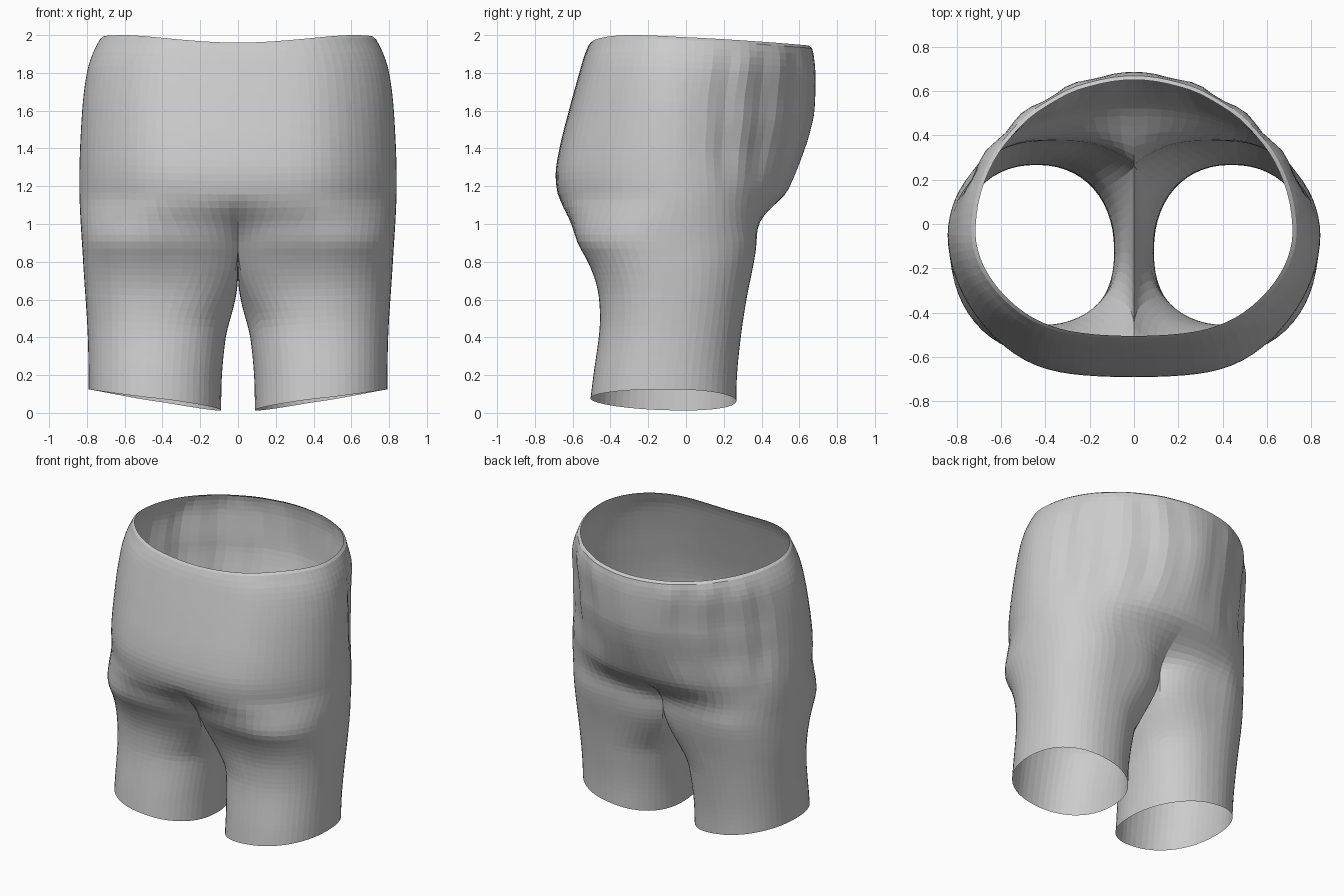
import bpy, bmesh
from math import sin, cos, pi, radians

cube = bpy.data.objects.get("Cube")
if cube:
    bpy.data.objects.remove(cube)

OUT, INN = 44, 12            # segments round the outside / inside of one leg
TORSO, LEG = 30, 22          # rows above / below the crotch
CROTCH = 0.87
HALF = radians(142)          # half the leg's angle that belongs to the outer side

# Silhouettes as (height, value)
WIDTH = [(0, .79), (.4, .795), (.8, .82), (1.2, .84), (1.6, .825), (1.8, .80), (1.9, .77), (2, .72)]
SEAT = [(0, -.515), (.2, -.49), (.45, -.457), (.6, -.46), (.7, -.48), (.8, -.52), (.9, -.575), (1, -.62),
        (1.1, -.665), (1.25, -.69), (1.4, -.67), (1.6, -.62), (1.8, -.565), (1.9, -.535), (1.97, -.505)]
BELLY = [(.8, .36), (.95, .395), (1.1, .49), (1.2, .55), (1.4, .63), (1.5, .66),
         (1.6, .68), (1.8, .685), (1.9, .675), (1.95, .662)]
THIGH = [(0, .265), (.2, .27), (.4, .29), (.6, .32), (.8, .36), (.95, .385), (1.2, .46)]
GAP = [(0, .09), (.2, .085), (.4, .065), (.6, .03), (.75, .0)]


def sample(table, z):
    """Smooth curve through the table's points."""
    z = max(table[0][0], min(table[-1][0], z))
    i = next(k for k in range(len(table) - 1) if z <= table[k + 1][0])

    def slope(k):
        (a, p), (b, q) = table[max(k - 1, 0)], table[min(k + 1, len(table) - 1)]
        return (q - p) / (b - a)

    (a, p), (b, q) = table[i], table[i + 1]
    h = b - a
    f = (z - a) / h
    bend = (1 - f) * (slope(i) * h - (q - p)) - f * (slope(i + 1) * h - (q - p))
    return mix(p, q, f) + f * (1 - f) * bend


def mix(a, b, f):
    return a + (b - a) * f


def smooth(f):
    f = max(0, min(1, f))
    return f * f * (3 - 2 * f)


def power(v, p):
    return abs(v) ** (2 / p) * (1 if v >= 0 else -1)


def torso_point(t, z):
    """t runs from the middle of the seat (0) round the hip to the belly (1)."""
    a = (t - .5) * pi
    yc = -.05
    if t < .5:
        # softly flattened seat
        p = 1.9
        u = 1.11 * power(sin(a), p)
        y = yc + u / (1 + u ** 12) ** (1 / 12) / .979 * (yc - sample(SEAT, z))
    else:
        p = mix(2.2, 1.68, smooth((z - .95) / .5)) + .3 * smooth((z - 1.6) / .4)
        y = yc + power(sin(a), p) * (sample(BELLY, z) - yc)
    x = power(cos(a), p) * sample(WIDTH, z)
    # soft vertical folds beside the belly
    fold = .012 * sin(t * 62 + z * 2) * smooth((t - .55) / .1) * smooth((1 - t) / .15)
    fold *= smooth((z - 1.1) / .3) * smooth((1.98 - z) / .15)
    return x * (1 + fold), y * (1 + fold)


def leg_point(angle, z):
    """Rounded leg section, squarer on its inner side near the crotch."""
    outer, inner = sample(WIDTH, z), sample(GAP, z)
    front, back = sample(SEAT, z), sample(THIGH, z)
    p = 2.2 if cos(angle) > 0 else mix(2.2, 3.6, smooth((z - .45) / .42))
    x = (outer + inner) / 2 + power(cos(angle), p) * (outer - inner) / 2
    y = (front + back) / 2 + power(sin(angle), p) * (back - front) / 2
    return x, y


def body_point(t, z, pinch):
    """Torso section melting into the leg section; pinch draws the ends to the middle."""
    s = smooth((1.17 - z) / (1.17 - CROTCH))
    tx, ty = torso_point(t, z)
    lx, ly = leg_point((2 * t - 1) * HALF, z)
    end = leg_point(HALF, z)[0]
    lx -= pinch * end * max(0, 1 - min(t, 1 - t) / .14) ** 1.5
    return mix(tx, lx, s), mix(ty, ly, s)


def rim_height(t):
    top = 1.96 + .04 * smooth(t / .33) if t < .33 else 2.0 - .055 * smooth((t - .33) / .67)
    return top - .015


bm = bmesh.new()


def bridge(a, b, closed=False):
    n = len(a)
    for i in range(n if closed else n - 1):
        j = (i + 1) % n
        bm.faces.new((a[i], a[j], b[j], b[i]))


# Torso half, from the waist to the crotch
rows = []
for r in range(TORSO + 1):
    row = []
    for i in range(OUT + 1):
        t = i / OUT
        z = mix(rim_height(t), CROTCH, r / TORSO)
        x, y = body_point(t, z, 1)
        row.append(bm.verts.new((0 if i in (0, OUT) else x, y, z)))
    if rows:
        bridge(row, rows[-1])
    rows.append(row)

# Waist edge turned in at the top
band = [bm.verts.new((v.co.x * .975, (v.co.y + .05) * .975 - .05, v.co.z + .015)) for v in rows[0]]
bridge(rows[0], band)

# Crotch seam closing the leg loop
angles = [(2 * i / OUT - 1) * HALF for i in range(OUT + 1)]
angles += [HALF + (2 * pi - 2 * HALF) * k / INN for k in range(1, INN)]
start = rows[-1][:]
for k, a in enumerate(angles[OUT + 1:], 1):
    z = CROTCH - .11 * sin(pi * k / INN)
    start.append(bm.verts.new((0, leg_point(a, z)[1], z)))

# Leg, from the crotch down to the slanted hem
previous = start
for r in range(1, LEG + 1):
    v = r / LEG
    f = smooth(v / .5) ** .8
    ring = []
    for i, (top, a) in enumerate(zip(start, angles)):
        z = mix(top.co.z, .07 + .055 * cos(a) - .008 * sin(a) * (1 - cos(a)), v)
        if i <= OUT:
            x, y = body_point(i / OUT, z, 1 - f)
        else:
            x, y = leg_point(a, z)
            x *= f
        ring.append(bm.verts.new((x, y, z)))
    bridge(ring, previous, True)
    previous = ring

bmesh.ops.recalc_face_normals(bm, faces=bm.faces)
if sum(f.normal.x * f.calc_center_median().x for f in bm.faces) < 0:
    bmesh.ops.reverse_faces(bm, faces=bm.faces)
mesh = bpy.data.meshes.new("shorts")
bm.to_mesh(mesh)
bm.free()
shorts = bpy.data.objects.new("shorts", mesh)
bpy.context.collection.objects.link(shorts)

mirror = shorts.modifiers.new("mirror", 'MIRROR')
mirror.use_clip = True
mirror.merge_threshold = .0005

# Plain grey cloth
cloth = bpy.data.materials.new("grey cloth")
cloth.use_nodes = True
grey = (.6, .6, .6, 1)
cloth.diffuse_color = grey
cloth.node_tree.nodes["Principled BSDF"].inputs["Base Color"].default_value = grey
mesh.materials.append(cloth)
